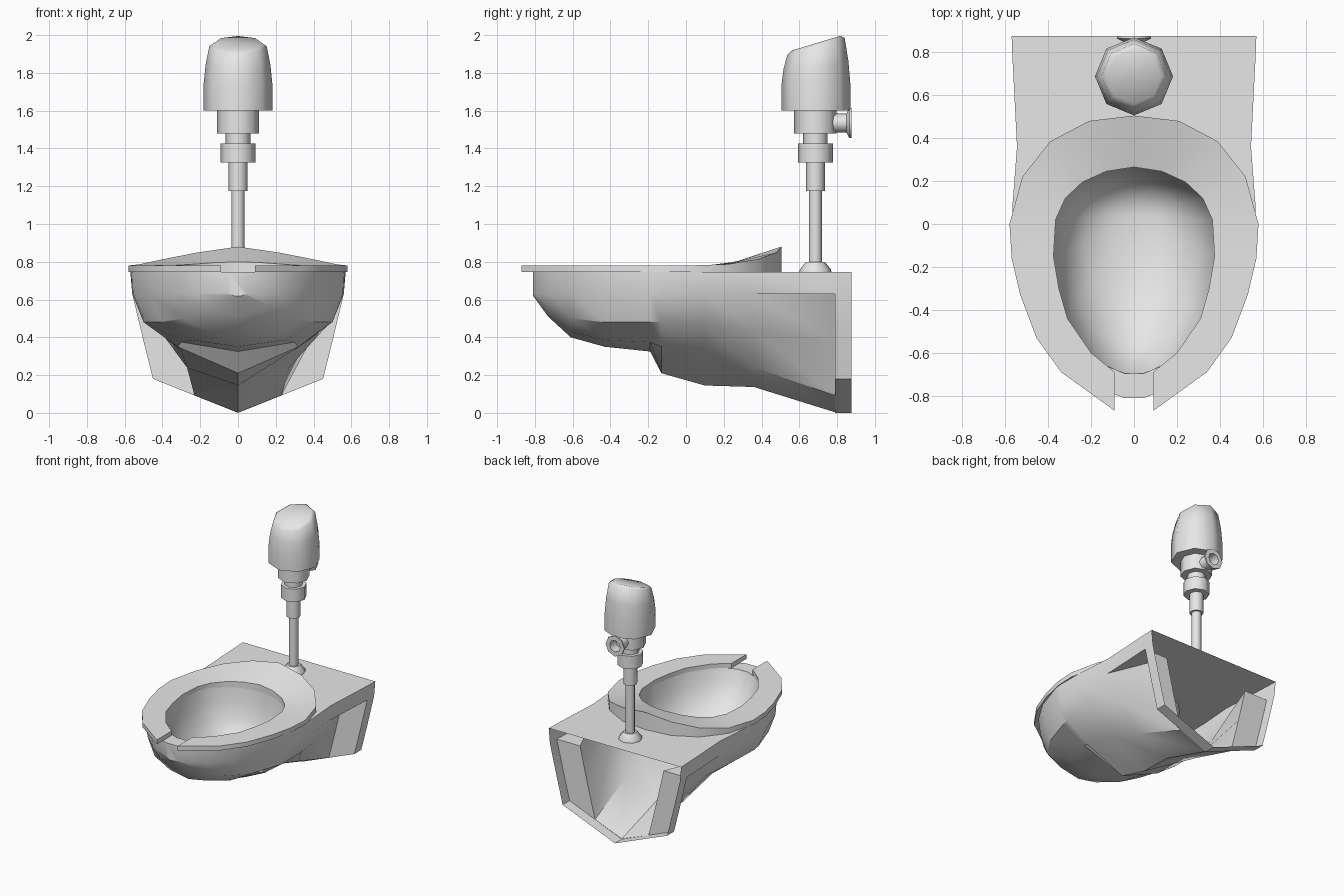
import bpy
import bmesh
from math import sin, cos, pi
from mathutils import Vector

cube = bpy.data.objects.get("Cube")
if cube:
    bpy.data.objects.remove(cube, do_unlink=True)

grey = bpy.data.materials.new("light_grey")
grey.use_nodes = True
grey.diffuse_color = (0.8, 0.8, 0.8, 1)
grey.node_tree.nodes["Principled BSDF"].inputs["Base Color"].default_value = grey.diffuse_color


def make(name, bm, angle=0.6, flip=False):
    """Clean a bmesh and turn it into a shaded object."""
    bmesh.ops.remove_doubles(bm, verts=bm.verts, dist=0.0005)
    bmesh.ops.recalc_face_normals(bm, faces=bm.faces)
    if flip:
        bmesh.ops.reverse_faces(bm, faces=bm.faces)
    mesh = bpy.data.meshes.new(name)
    bm.to_mesh(mesh)
    bm.free()
    mesh.materials.append(grey)
    obj = bpy.data.objects.new(name, mesh)
    bpy.context.collection.objects.link(obj)
    bpy.ops.object.select_all(action='DESELECT')
    obj.select_set(True)
    bpy.context.view_layer.objects.active = obj
    bpy.ops.object.shade_smooth_by_angle(angle=angle)
    return obj


def loft(bm, rows, closed=False):
    """Join rows of points of equal length with quads."""
    grid = [[bm.verts.new(p) for p in row] for row in rows]
    n = len(rows[0])
    for a, b in zip(grid, grid[1:]):
        for i in range(n if closed else n - 1):
            j = (i + 1) % n
            bm.faces.new((a[i], a[j], b[j], b[i]))
    return grid


def face(bm, points):
    bm.faces.new([bm.verts.new(p) for p in points])


def lathe(name, profile, centre, along_y=False, sides=8):
    """Turn (radius, height) pairs about an upright or front-to-back axis."""
    bm = bmesh.new()
    rows = []
    for r, h in profile:
        ring = []
        for k in range(sides):
            a = 2 * pi * k / sides
            u, v = r * cos(a), r * sin(a)
            ring.append(Vector(centre) + Vector((u, h, v) if along_y else (u, v, h)))
        rows.append(ring)
    loft(bm, rows, closed=True)
    return make(name, bm, angle=0.9)


RIM, LIP = 0.745, 0.63

# Bowl body: half sections (y, rim x, lip x, inner lip x, middle, low, keel z)
sections = [
    (-0.81, .05, .05, .05, (.03, .625), (.02, .62), .62),
    (-0.73, .24, .22, .22, (.16, .57), (.08, .53), .51),
    (-0.61, .37, .35, .35, (.29, .50), (.16, .43), .40),
    (-0.43, .48, .47, .47, (.41, .48), (.24, .385), .35),
    (-0.19, .56, .555, .555, (.49, .48), (.30, .375), .325),
    (-0.13, .567, .56, .56, (.50, .48), (.32, .35), .21),
    (0.10, .565, .558, .558, (.48, .47), (.30, .33), .145),
    (0.36, .545, .54, .54, (.41, .43), (.27, .24), .137),
    (0.79, .567, .56, .36, (.30, .37), (.23, .092), .003),
    # wall flange
    (0.79, .567, .56, .56, (.505, .40), (.45, .18), .0),
    (0.875, .57, .56, .56, (.505, .40), (.45, .18), .0),
]
rows = []
for y, rim, lip, inner, mid, low, keel in sections:
    half = [(rim, RIM), (lip, LIP), (inner, LIP), mid, low]
    rows.append([(x, y, z) for x, z in half] + [(0, y, keel)]
                + [(-x, y, z) for x, z in reversed(half)])
bm = bmesh.new()
loft(bm, rows)
face(bm, rows[0])
# rim lip and rear deck
lip_rows = []
for row in rows[:7]:
    x, y, z = row[0]
    lip_rows.append(((x, y, z), (x * .86, y * .86, z)))
lip_rows.append((rows[7][0], (.36, .36, RIM)))
for side in (1, -1):
    loft(bm, [[(side * x, y, z) for x, y, z in pair] for pair in lip_rows])
face(bm, [lip_rows[0][0], lip_rows[0][1]]
     + [(-x, y, z) for x, y, z in reversed(lip_rows[0])])
for a, b in ((rows[7], rows[8]), (rows[9], rows[10])):
    face(bm, [a[0], b[0], b[-1], a[-1]])
make("bowl_body", bm)

# Seat: open-fronted ring, rising at the back (x, y, top z)
outer = [(.09, -.87, .78), (.34, -.69, .78), (.455, -.53, .78), (.53, -.33, .78),
         (.57, -.16, .78), (.58, .0, .78), (.52, .22, .787), (.39, .385, .815),
         (.21, .48, .85), (0, .505, .88)]
inner = [(.09, -.69, .78), (.2, -.6, .78), (.31, -.44, .78), (.35, -.30, .78),
         (.375, -.15, .78), (.365, .02, .78), (.32, .12, .782), (.24, .195, .787),
         (.13, .245, .795), (0, .265, .80)]


def both(half):
    return half + [(-x, y, z) for x, y, z in reversed(half[:-1])]


def drop(points, z):
    return [(x, y, z) for x, y, _ in points]


out, inn = both(outer), both(inner)
bm = bmesh.new()
loft(bm, [out, inn, drop(inn, RIM), drop(out, RIM), out])
for e in (0, -1):
    face(bm, [out[e], inn[e], drop(inn, RIM)[e], drop(out, RIM)[e]])
make("seat", bm, angle=0.5)

# Bowl interior: the seat opening shrunk in steps towards the drain
opening = inn + [(0, -.71, RIM)]
bm = bmesh.new()
rings = []
for scale, z in ((1, RIM), (.95, .64), (.83, .52), (.62, .43), (.32, .38), (0, .365)):
    rings.append([(x * scale, .04 + (y - .04) * scale, z) for x, y, _ in opening])
loft(bm, rings, closed=True)
make("bowl_interior", bm, angle=1.0, flip=True)

# Flush pipe with its couplings
lathe("flush_pipe", [(0, RIM), (.085, RIM), (.082, .76), (.05, .80), (.035, .80), (.035, 1.175),
                     (.05, 1.175), (.05, 1.325), (.092, 1.325), (.092, 1.425),
                     (.065, 1.425), (.065, 1.48), (.112, 1.48), (.112, 1.6)],
      (0, .685, 0))

# Valve head: tapered upwards, with a top that slants up to the back
head = lathe("valve_head", [(0, 1.6), (.182, 1.6), (.182, 1.74), (.172, 1.84),
                            (.152, 1.94), (.128, 1.957), (0, 1.957)], (0, .688, 0))
for v in head.data.vertices:
    if v.co.z > 1.8:
        v.co.z += (v.co.y - .688) * (.3 if v.co.z > 1.9 else .12)

# Wall outlet: short hollow spout with a flared end
lathe("wall_outlet", [(0, .75), (.05, .75), (.05, .85), (.08, .865), (.08, .875),
                      (.045, .875), (.045, .8), (0, .8)], (0, 0, 1.535), along_y=True)
